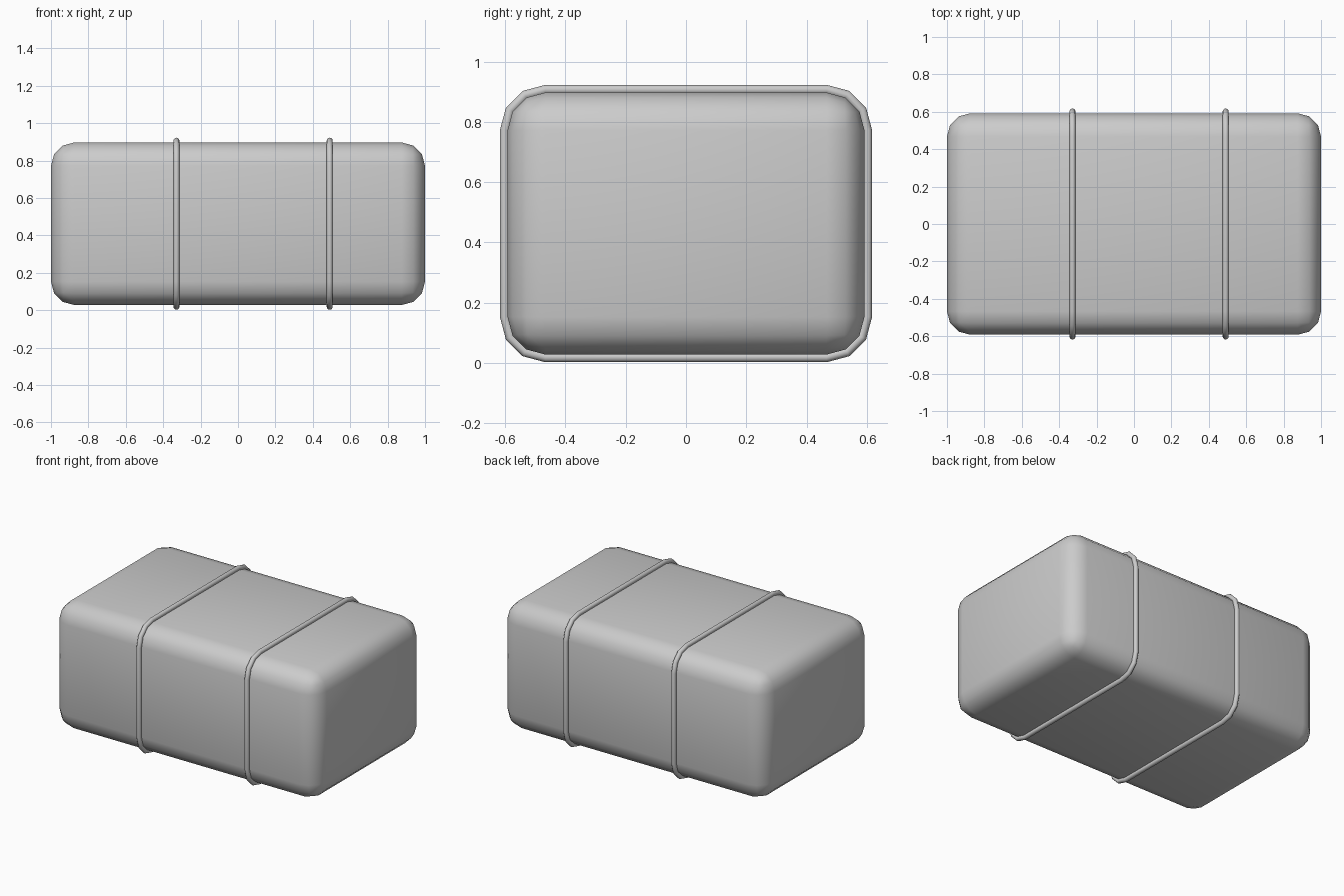
import bpy, bmesh
from math import cos, sin, pi, radians

if "Cube" in bpy.data.objects:
    bpy.data.objects.remove(bpy.data.objects["Cube"])

HALF_Y, HALF_Z, MID_Z = 0.592, 0.4345, 0.4625
BEVEL, SEGS = 0.125, 3


def finish(name, bm):
    bmesh.ops.recalc_face_normals(bm, faces=bm.faces)
    mesh = bpy.data.meshes.new(name)
    bm.to_mesh(mesh)
    bm.free()
    obj = bpy.data.objects.new(name, mesh)
    bpy.context.collection.objects.link(obj)
    bpy.ops.object.select_all(action='DESELECT')
    bpy.context.view_layer.objects.active = obj
    obj.select_set(True)
    bpy.ops.object.shade_smooth_by_angle(angle=radians(60))
    return obj


# Rounded block
bm = bmesh.new()
bmesh.ops.create_cube(bm, size=2)
for v in bm.verts:
    v.co.y *= HALF_Y
    v.co.z = v.co.z * HALF_Z + MID_Z
bmesh.ops.bevel(bm, geom=bm.edges[:], offset=BEVEL, offset_type='OFFSET',
                segments=SEGS, profile=0.5, affect='EDGES')
finish("body", bm)


# Round cord following the block's rounded cross-section
def strap(name, x, r=0.016, sides=12, path_r=0.1345):
    bm = bmesh.new()
    cy, cz = HALF_Y - BEVEL, HALF_Z - BEVEL
    rings = []
    for q, (sy, sz) in enumerate([(1, 1), (-1, 1), (-1, -1), (1, -1)]):
        for s in range(SEGS + 1):
            a = (q + s / SEGS) * pi / 2
            ring = []
            for k in range(sides):
                t = 2 * pi * k / sides
                d = path_r + r * cos(t)
                ring.append(bm.verts.new((x + r * sin(t),
                                          sy * cy + d * cos(a),
                                          MID_Z + sz * cz + d * sin(a))))
            rings.append(ring)
    for i, a in enumerate(rings):
        b = rings[(i + 1) % len(rings)]
        for k in range(sides):
            j = (k + 1) % sides
            bm.faces.new((a[k], a[j], b[j], b[k]))
    finish(name, bm)


strap("left_strap", -0.329)
strap("right_strap", 0.49)
